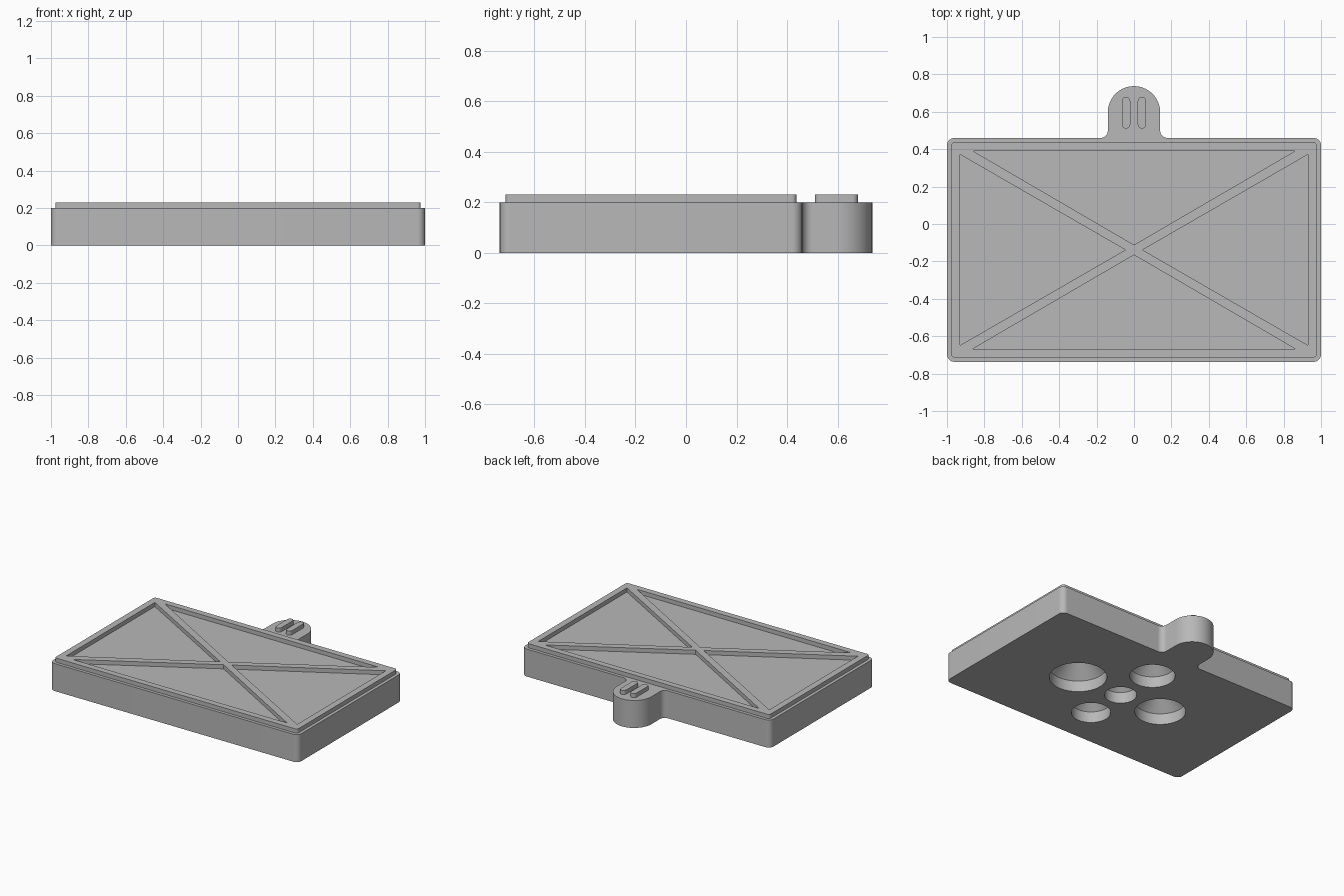
import bpy
import bmesh
from math import cos, sin, radians

default = bpy.data.objects.get("Cube")
if default:
    bpy.data.objects.remove(default, do_unlink=True)

GREY = (0.48, 0.48, 0.48, 1.0)
grey = bpy.data.materials.new("plain grey")
grey.use_nodes = True
grey.diffuse_color = GREY
grey.node_tree.nodes["Principled BSDF"].inputs["Base Color"].default_value = GREY

FRONT, BACK = -0.737, 0.46
MID = (FRONT + BACK) / 2
BODY_TOP, RIM_TOP = 0.2, 0.23


def arc(cx, cy, r, start, end, steps=10):
    angles = [radians(start + (end - start) * i / steps) for i in range(steps + 1)]
    return [(cx + r * cos(a), cy + r * sin(a)) for a in angles]


def finish(bm, name):
    bmesh.ops.recalc_face_normals(bm, faces=bm.faces)
    mesh = bpy.data.meshes.new(name)
    bm.to_mesh(mesh)
    bm.free()
    obj = bpy.data.objects.new(name, mesh)
    bpy.context.collection.objects.link(obj)
    mesh.materials.append(grey)
    return obj


def loft(name, rings):
    """Solid through a stack of (outline, height) rings with equal point counts."""
    bm = bmesh.new()
    rows = [[bm.verts.new((x, y, z)) for x, y in outline] for outline, z in rings]
    bm.faces.new(rows[0])
    bm.faces.new(rows[-1])
    count = len(rows[0])
    for low, high in zip(rows, rows[1:]):
        for i in range(count):
            j = (i + 1) % count
            bm.faces.new((low[i], low[j], high[j], high[i]))
    return finish(bm, name)


def prism(name, outline, z0, z1):
    return loft(name, [(outline, z0), (outline, z1)])


def cut(target, cutters):
    """Subtract the cutters, then remove them."""
    bpy.context.view_layer.objects.active = target
    for cutter in cutters:
        cutter.hide_render = True
        mod = target.modifiers.new("cut", 'BOOLEAN')
        mod.operation = 'DIFFERENCE'
        mod.solver = 'EXACT'
        mod.object = cutter
        bpy.ops.object.modifier_apply(modifier=mod.name)
        bpy.data.objects.remove(cutter, do_unlink=True)


# Body plate with a filleted rounded tab at the back
R = 0.04
body_outline = (arc(1 - R, FRONT + R, R, -90, 0) + arc(1 - R, BACK - R, R, 0, 90)
                + arc(0.18, BACK + R, R, 270, 180)
                + arc(0, 0.597, 0.14, 0, 180, 32)
                + arc(-0.18, BACK + R, R, 0, -90)
                + arc(R - 1, BACK - R, R, 90, 180) + arc(R - 1, FRONT + R, R, 180, 270))
body = prism("body_plate", body_outline, 0, BODY_TOP)

# Round pockets in the underside, with sloped upper edges
pockets = []
for x, dy, r in [(0, 0, 0.107), (0.365, 0, 0.19), (-0.342, 0, 0.168),
                 (0, 0.327, 0.15), (0, -0.303, 0.13)]:
    def ring(radius):
        return arc(x, MID + dy, radius, 0, 352.5, 47)
    pockets.append(loft("pocket_cutter", [(ring(r), -0.05), (ring(r), 0.08),
                                          (ring(r - 0.09), 0.17)]))
cut(body, pockets)

# Raised rim with diagonal ribs, left by cutting four triangles
INSET, r = 0.023, 0.018
ex, ey0, ey1 = 1 - INSET - r, FRONT + INSET + r, BACK - INSET - r
rim = prism("rim_and_ribs",
            arc(ex, ey0, r, -90, 0) + arc(ex, ey1, r, 0, 90)
            + arc(-ex, ey1, r, 90, 180) + arc(-ex, ey0, r, 180, 270),
            BODY_TOP - 0.01, RIM_TOP)
triangles = []
for s in (1, -1):
    end = [(-0.863, MID + s * 0.53), (0.863, MID + s * 0.53), (0, MID + s * 0.027)]
    side = [(s * 0.93, MID - 0.51), (s * 0.93, MID + 0.51), (s * 0.046, MID)]
    triangles += [prism("panel_cutter", t, 0.1, 0.3) for t in (end, side)]
cut(rim, triangles)

# Floor of the recessed panels is the body top; two raised bars on the tab
parts = [body, rim]
for side, s in (("left", 1), ("right", -1)):
    w = 0.022
    bar = arc(s * 0.042, 0.68 - w, w, 0, 180) + arc(s * 0.042, 0.51 + w, w, 180, 360)
    parts.append(prism(side + "_tab_bar", bar, BODY_TOP - 0.01, RIM_TOP))

# Smooth shading on the rounded walls
bpy.ops.object.select_all(action='DESELECT')
for part in parts:
    part.select_set(True)
bpy.context.view_layer.objects.active = body
bpy.ops.object.shade_smooth_by_angle(angle=radians(30))
